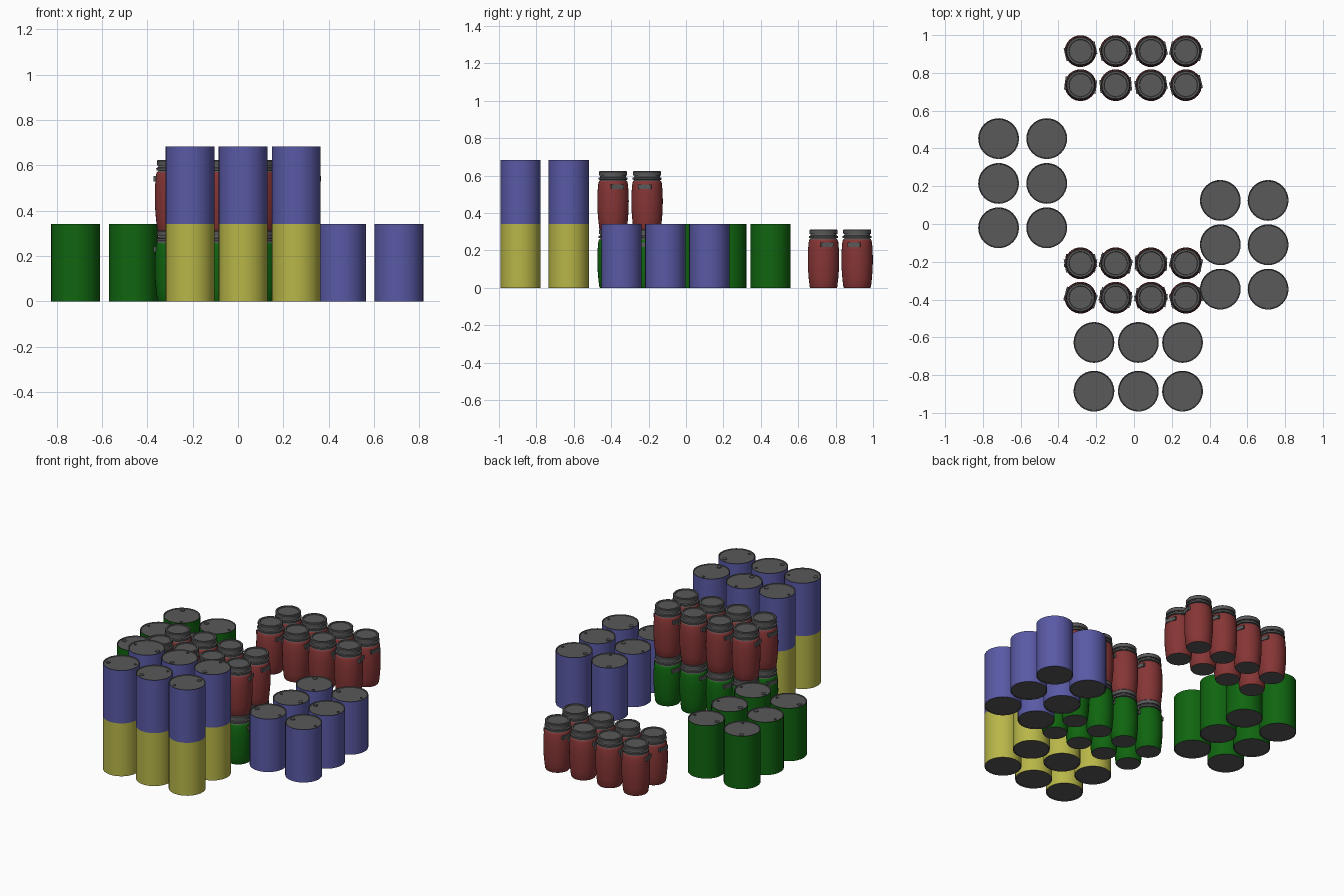
import bpy, bmesh, math, random
from mathutils import Matrix, Vector

random.seed(4)
old = bpy.data.objects.get("Cube")
if old:
    bpy.data.objects.remove(old, do_unlink=True)


def material(name, rgb):
    m = bpy.data.materials.new(name)
    m.use_nodes = True
    m.diffuse_color = (*rgb, 1)
    m.node_tree.nodes["Principled BSDF"].inputs["Base Color"].default_value = (*rgb, 1)
    return m


grey = material("dark_grey", (0.1, 0.1, 0.1))
blue = material("blue", (0.1, 0.1, 0.38))
yellow = material("yellow", (0.48, 0.47, 0.065))
green = material("green", (0.005, 0.13, 0.005))
red = material("red", (0.24, 0.036, 0.036))


def lathe(bm, profile, steps=32):
    verts = [bm.verts.new((r, 0, z)) for r, z in profile]
    edges = [bm.edges.new(pair) for pair in zip(verts, verts[1:])]
    bmesh.ops.spin(bm, geom=verts + edges, cent=(0, 0, 0), axis=(0, 0, 1),
                   angle=math.tau, steps=steps)
    bmesh.ops.remove_doubles(bm, verts=bm.verts[:], dist=0.0001)
    bmesh.ops.recalc_face_normals(bm, faces=bm.faces[:])


def finish(bm, name, colour):
    mesh = bpy.data.meshes.new(name)
    bm.to_mesh(mesh)
    bm.free()
    mesh.materials.append(colour)
    mesh.materials.append(grey)
    for p in mesh.polygons:
        p.use_smooth = True
    mesh.set_sharp_from_angle(angle=math.radians(35))
    return mesh


DRUM_H, BARREL_H = 0.341, 0.312


# Steel drum: rimmed cylinder with a large and a small bung in the lid
def drum_mesh(name, colour):
    bm = bmesh.new()
    lathe(bm, [(0, 0.003), (0.102, 0.003), (0.104, 0), (0.108, 0), (0.108, DRUM_H),
               (0.104, DRUM_H), (0.102, DRUM_H - 0.004), (0, DRUM_H - 0.004)])
    for f in bm.faces:
        c = f.calc_center_median()
        f.material_index = int(abs(f.normal.z) > 0.3 or c.xy.length < 0.1045)
    for x, r in ((0.078, 0.014), (-0.082, 0.008)):
        bung = bmesh.ops.create_cone(
            bm, cap_ends=True, segments=12, radius1=r, radius2=r, depth=0.004,
            matrix=Matrix.Translation((x, 0, DRUM_H - 0.002)))
        for v in bung["verts"]:
            for f in v.link_faces:
                f.material_index = 1
    return finish(bm, name, colour)


# Plastic barrel: bulging body, grey clamp ring and lid, two side grips
def barrel_mesh(name, colour):
    bm = bmesh.new()
    lathe(bm, [(0, 0), (0.071, 0), (0.074, 0.006), (0.079, 0.05), (0.083, 0.1),
               (0.084, 0.15), (0.083, 0.2), (0.079, 0.245), (0.075, 0.258), (0.068, 0.265),
               (0.077, 0.266), (0.078, 0.276), (0.07, 0.279), (0.068, 0.287),
               (0.074, 0.288), (0.075, 0.308), (0.072, BARREL_H), (0.062, BARREL_H),
               (0.06, 0.307), (0, 0.307)])
    for f in bm.faces:
        f.material_index = int(f.calc_center_median().z > 0.26 or f.normal.z < -0.9)
    for side in (-1, 1):
        place = Matrix.Translation((side * 0.074, 0, 0.229))
        grip = bmesh.ops.create_cube(bm, size=1,
                                     matrix=place @ Matrix.Diagonal((0.02, 0.07, 0.024, 1)))
        for v in grip["verts"]:
            for f in v.link_faces:
                f.material_index = 1
    return finish(bm, name, colour)


def place(name, mesh, x, y, z, turn):
    ob = bpy.data.objects.new(name, mesh)
    ob.location = (x, y, z)
    ob.rotation_euler.z = math.radians(turn)
    bpy.context.collection.objects.link(ob)


def group(name, mesh, xs, ys, z=0, turns=None):
    spots = [(x, y) for y in ys for x in xs]
    for i, (x, y) in enumerate(spots):
        turn = turns[i] if turns else random.uniform(-20, 20)
        place(f"{name}_{i + 1}", mesh, x, y, z, turn)


blue_drum = drum_mesh("blue_drum", blue)
yellow_drum = drum_mesh("yellow_drum", yellow)
green_drum = drum_mesh("green_drum", green)
red_barrel = barrel_mesh("red_barrel", red)
green_barrel = barrel_mesh("green_barrel", green)

# Front stack of drums, two tiers
front_x, front_y = (-0.212, 0.023, 0.257), (-0.627, -0.885)
front_turns = (0, -90, -90, -155, -127, 60)
group("front_lower_drum", yellow_drum, front_x, front_y, 0, front_turns)
group("front_upper_drum", blue_drum, front_x, front_y, DRUM_H, front_turns)

# Single-tier drums on both sides
side_turns = (122, 180, -10, 180, 180, 180)
group("right_side_drum", green_drum, (-0.717, -0.462), (0.452, 0.215, -0.02), 0, side_turns)
group("left_side_drum", blue_drum, (0.457, 0.71), (0.125, -0.11, -0.345), 0, side_turns)

# Barrels: a two-tier stack in the middle, one tier at the back
barrel_x = (-0.283, -0.097, 0.09, 0.275)
group("middle_lower_barrel", green_barrel, barrel_x, (-0.208, -0.39))
group("middle_upper_barrel", red_barrel, barrel_x, (-0.208, -0.39), BARREL_H)
group("back_barrel", red_barrel, barrel_x, (0.915, 0.735))
